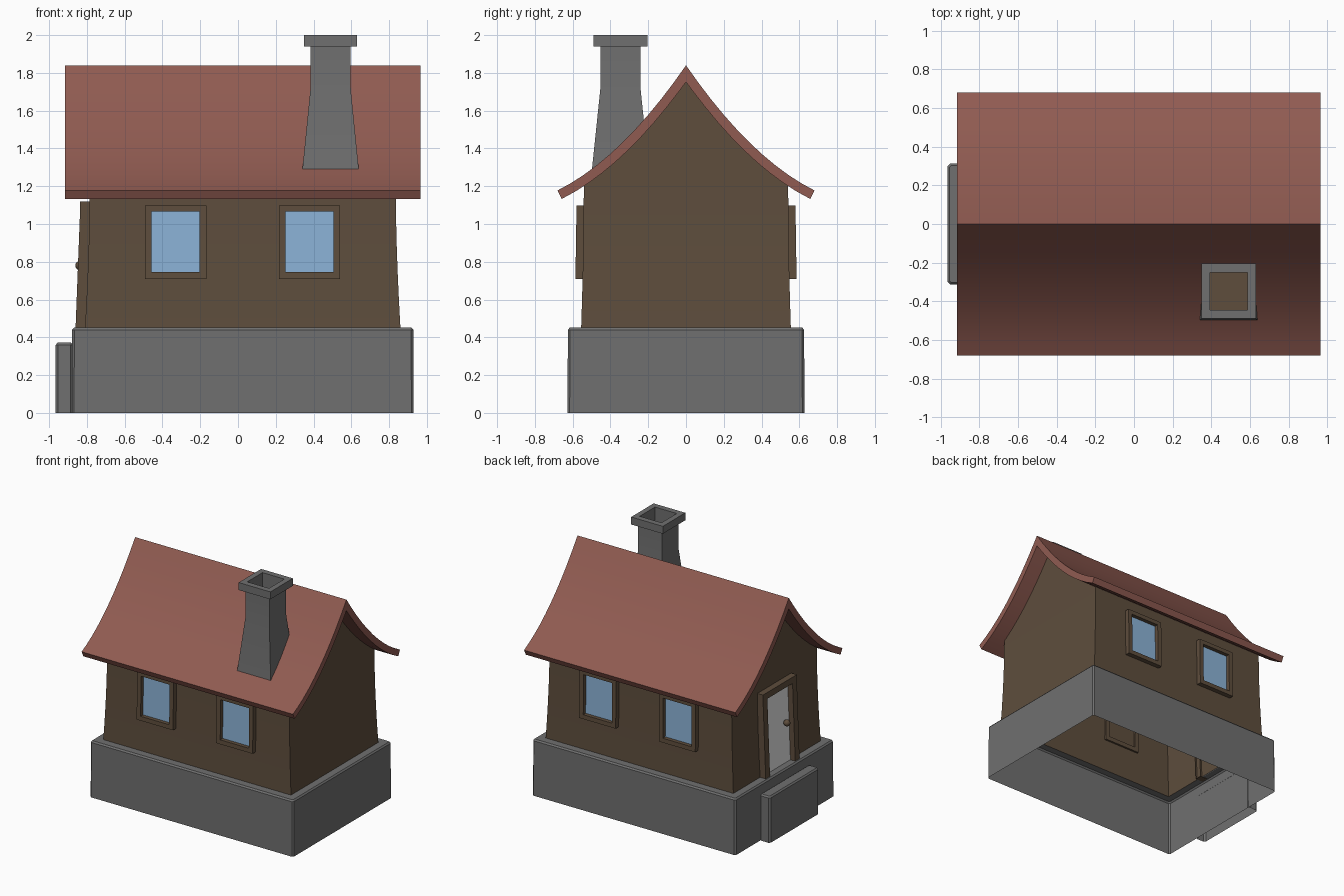
import bpy, bmesh, math

if "Cube" in bpy.data.objects:
    bpy.data.objects.remove(bpy.data.objects["Cube"])

def material(name, rgb):
    m = bpy.data.materials.new(name)
    m.diffuse_color = (*rgb, 1)
    m.use_nodes = True
    m.node_tree.nodes["Principled BSDF"].inputs["Base Color"].default_value = m.diffuse_color
    return m

STONE = material("grey_stone", (0.16, 0.16, 0.16))
WOOD = material("brown_wood", (0.112, 0.075, 0.046))
TILE = material("red_roof", (0.28, 0.105, 0.083))
GLASS = material("blue_glass", (0.26, 0.45, 0.68))
PALE = material("pale_door", (0.8, 0.8, 0.8))
CX = 0.025  # centre of house along x

def finish(bm, name, mat, recalc=False):
    bmesh.ops.remove_doubles(bm, verts=bm.verts, dist=1e-5)
    if recalc:
        bmesh.ops.recalc_face_normals(bm, faces=bm.faces)
    me = bpy.data.meshes.new(name)
    bm.to_mesh(me)
    bm.free()
    ob = bpy.data.objects.new(name, me)
    bpy.context.collection.objects.link(ob)
    me.materials.append(mat)
    bpy.ops.object.select_all(action='DESELECT')
    bpy.context.view_layer.objects.active = ob
    ob.select_set(True)
    bpy.ops.object.shade_smooth_by_angle(angle=math.radians(25))
    return ob

def rect(cx, cy, hx, hy, z, c=0.0):
    """Counter-clockwise rectangle with chamfered corners; z may depend on y."""
    pts = [(hx - c, -hy), (hx, -hy + c), (hx, hy - c), (hx - c, hy),
           (-hx + c, hy), (-hx, hy - c), (-hx, -hy + c), (-hx + c, -hy)]
    return [(cx + x, cy + y, z(cy + y) if callable(z) else z) for x, y in pts]

def loft(bm, rings, cap=False):
    loops = [[bm.verts.new(p) for p in r] for r in rings]
    for a, b in zip(loops, loops[1:]):
        for i in range(len(a)):
            j = (i + 1) % len(a)
            bm.faces.new((a[i], a[j], b[j], b[i]))
    if cap:
        bm.faces.new(loops[-1])

def roof_z(y):
    y = abs(y)
    return 1.84 - 1.45 * y + 0.7 * y * y

def roof_under(y, t=0.05):
    slope = -1.45 + 1.4 * abs(y)
    return roof_z(y) - t * math.hypot(1, slope)

# Wall half sizes, flaring towards the bottom
def flare(z):
    return max(0, (1.2 - z) / 0.75) ** 1.8

def wall_x(z):
    return 0.81 + 0.025 * flare(z)

def wall_y(z):
    return 0.541 + 0.014 * flare(z)

# Stone base, open underneath, with a ledge around the walls
bm = bmesh.new()
loft(bm, [rect(CX, 0, 0.905, 0.628, 0, 0.012), rect(CX, 0, 0.903, 0.625, 0.44, 0.012),
          rect(CX, 0, 0.893, 0.615, 0.452, 0.008), rect(CX, 0, wall_x(0.45), wall_y(0.45), 0.452)])
finish(bm, "stone_base", STONE)

# Door step
bm = bmesh.new()
loft(bm, [rect(-0.92, 0, 0.045, 0.312, 0, 0.012), rect(-0.92, 0, 0.045, 0.312, 0.36, 0.012),
          rect(-0.92, 0, 0.035, 0.302, 0.372, 0.008)], cap=True)
finish(bm, "door_step", STONE)

# Walls with gables that follow the roof underside
bm = bmesh.new()
loft(bm, [rect(CX, 0, wall_x(z), wall_y(z), z) for z in (0.45, 0.6, 0.75, 0.9, 1.05, 1.2)])
for s in (1, -1):
    ys = [0.541 * (1 - i / 8) for i in range(17)]
    pts = [(-0.541, 1.2), (0.541, 1.2)] + [(y, roof_under(y) + 0.01) for y in ys]
    vs = [bm.verts.new((CX + s * 0.81, y, z)) for y, z in pts]
    bm.faces.new(vs if s > 0 else vs[::-1])
finish(bm, "walls", WOOD)

# Swept roof
bm = bmesh.new()
N = 10
top, low = [], []
for i in range(-N, N + 1):
    y = 0.68 * i / N
    slope = (-1.45 + 1.4 * abs(y))
    k = 0.05 / math.hypot(1, slope)
    top.append((y, roof_z(y)))
    if i == 0:
        low.append((0, roof_under(0)))
    else:
        s = 1 if i > 0 else -1
        # inward normal offset, kept on its own side of the ridge
        yy = s * max(abs(y) + slope * k, 0.004 * abs(i))
        low.append((yy, roof_under(yy) if abs(y) < 0.1 else roof_z(y) - k))
cols = []
for x in (-0.915, 0.965):
    cols.append(([bm.verts.new((x, *p)) for p in top], [bm.verts.new((x, *p)) for p in low]))
(ta, la), (tb, lb) = cols
for i in range(2 * N):
    for q in ((ta[i], ta[i+1], tb[i+1], tb[i]), (la[i], la[i+1], lb[i+1], lb[i]),
              (ta[i], ta[i+1], la[i+1], la[i]), (tb[i], tb[i+1], lb[i+1], lb[i])):
        bm.faces.new(q)
for i in (0, 2 * N):
    bm.faces.new((ta[i], tb[i], lb[i], la[i]))
finish(bm, "roof", TILE, True)

# Hollow chimney with cap and flue floor
bm = bmesh.new()
X, Y = 0.49, -0.347
loft(bm, [rect(X, Y, 0.151, 0.153, 1.27), rect(X, Y, 0.107, 0.107, 1.71),
          rect(X, Y, 0.105, 0.105, 1.94), rect(X, Y, 0.141, 0.143, 1.94),
          rect(X, Y, 0.141, 0.143, 2.0), rect(X, Y, 0.097, 0.097, 2.0),
          rect(X, Y, 0.097, 0.097, 1.6)])
finish(bm, "chimney", STONE)
bm = bmesh.new()
loft(bm, [rect(X, Y, 0.099, 0.099, 1.595), rect(X, Y, 0.099, 0.099, 1.6)], cap=True)
finish(bm, "flue_floor", WOOD)

# Wall-mounted frames and plates, leaning with the wall
def on_side(s):
    return lambda u, z, d: (u, s * (wall_y(z) + d), z)

def on_door(u, z, d):
    return (CX - wall_x(z) - d, u, z)

def corners(place, b, d):
    u0, u1, z0, z1 = b
    return [place(u, z, d) for u, z in ((u0, z0), (u1, z0), (u1, z1), (u0, z1))]

def frame(name, place, outer, inner, d0, d1):
    bm = bmesh.new()
    loft(bm, [corners(place, b, d) for b, d in
              ((outer, d0), (outer, d1), (inner, d1), (inner, d0), (outer, d0))])
    finish(bm, name, WOOD, True)

def plate(name, place, b, mat, d0=0.001, d1=0.007):
    bm = bmesh.new()
    loft(bm, [corners(place, b, d0), corners(place, b, d1)], cap=True)
    finish(bm, name, mat, True)

# Windows: two on the front, two on the back
for s, side in ((-1, "front"), (1, "back")):
    for u, lr in ((-0.33, "left"), (0.378, "right")):
        frame(f"{side}_{lr}_window_frame", on_side(s), (u - 0.162, u + 0.162, 0.71, 1.098),
              (u - 0.127, u + 0.127, 0.745, 1.065), -0.015, 0.038)
        plate(f"{side}_{lr}_window_glass", on_side(s), (u - 0.128, u + 0.128, 0.744, 1.066), GLASS)

# Door, its frame of two posts and lintel, and knob
for name, o in (("door_post_back", (0.16, 0.215, 0.45, 1.07)),
                ("door_post_front", (-0.215, -0.16, 0.45, 1.07)),
                ("door_lintel", (-0.215, 0.215, 1.07, 1.12))):
    bm = bmesh.new()
    loft(bm, [corners(on_door, o, -0.015)[::-1], corners(on_door, o, 0.05)[::-1]], cap=True)
    finish(bm, name, WOOD, True)
plate("door_panel", on_door, (-0.162, 0.162, 0.45, 1.072), PALE)
bpy.ops.mesh.primitive_uv_sphere_add(segments=12, ring_count=8, radius=0.026,
                                     location=(-0.835, -0.09, 0.78))
knob = bpy.context.object
knob.name = "door_knob"
knob.data.materials.append(WOOD)
bpy.ops.object.shade_smooth_by_angle()
